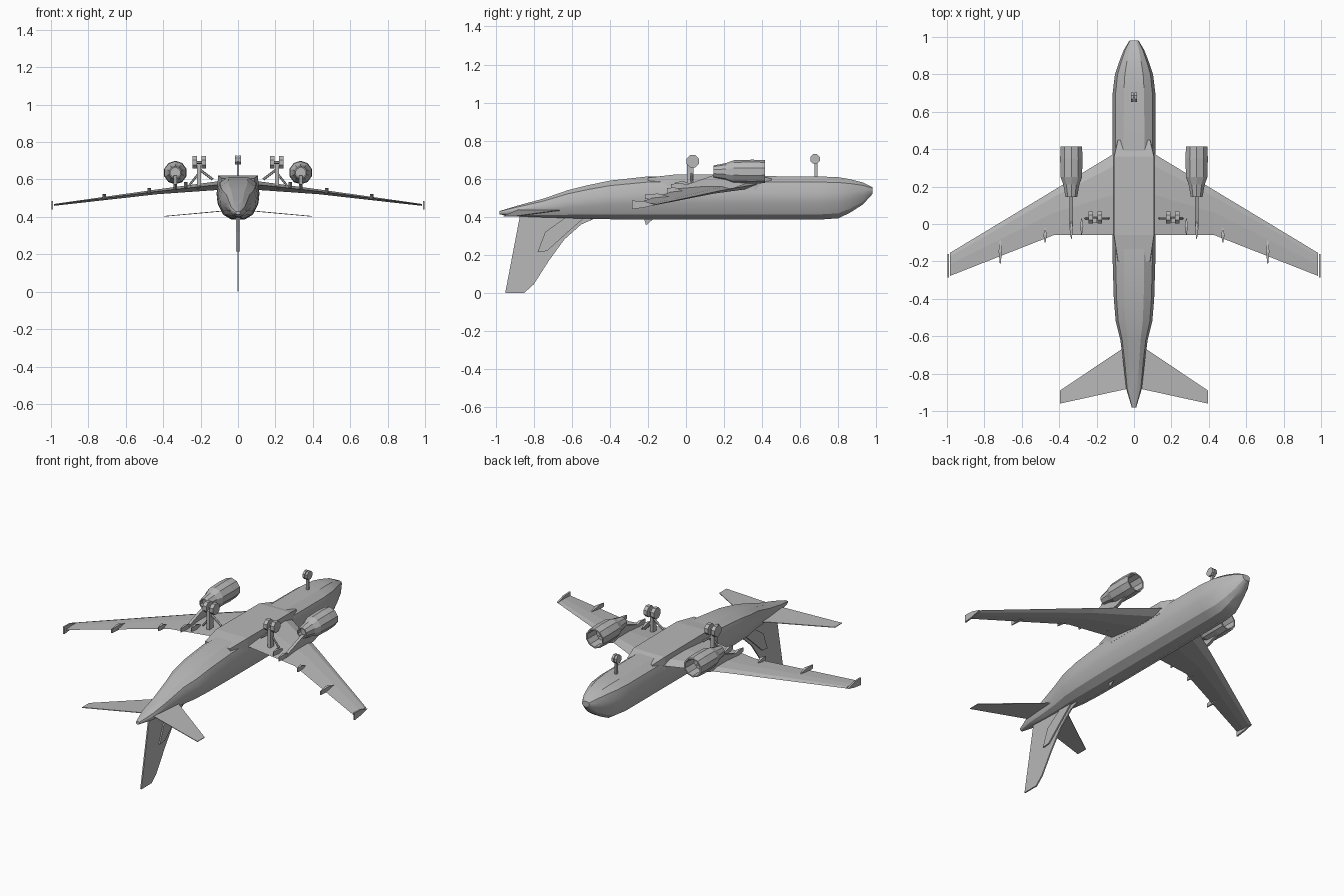
import bpy, bmesh, math
from mathutils import Vector

cube = bpy.data.objects.get("Cube")
if cube:
    bpy.data.objects.remove(cube, do_unlink=True)

grey = bpy.data.materials.new("plain grey")
grey.use_nodes = True
COLOUR = (0.48, 0.48, 0.48, 1)
grey.diffuse_color = COLOUR
grey.node_tree.nodes["Principled BSDF"].inputs["Base Color"].default_value = COLOUR


def finish(name, bm, smooth=False):
    bmesh.ops.recalc_face_normals(bm, faces=bm.faces)
    mesh = bpy.data.meshes.new(name)
    bm.to_mesh(mesh)
    bm.free()
    mesh.materials.append(grey)
    obj = bpy.data.objects.new(name, mesh)
    bpy.context.collection.objects.link(obj)
    if smooth:
        bpy.ops.object.select_all(action="DESELECT")
        obj.select_set(True)
        bpy.context.view_layer.objects.active = obj
        bpy.ops.object.shade_smooth_by_angle(angle=math.radians(25))
    return obj


def loft(name, rings, caps=True, smooth=False):
    """Skin a list of equally long closed rings."""
    bm = bmesh.new()
    loops = [[bm.verts.new(p) for p in ring] for ring in rings]
    n = len(loops[0])
    for a, b in zip(loops, loops[1:]):
        for i in range(n):
            j = (i + 1) % n
            bm.faces.new((a[i], a[j], b[j], b[i]))
    if caps:
        bm.faces.new(loops[0])
        bm.faces.new(loops[-1])
    return finish(name, bm, smooth)


def box(name, low, high):
    ring = lambda z: [(low[0], low[1], z), (high[0], low[1], z),
                      (high[0], high[1], z), (low[0], high[1], z)]
    return loft(name, [ring(low[2]), ring(high[2])])


def plate(name, outline, offset):
    """Extrude a flat outline both ways along an offset."""
    d = Vector(offset)
    return loft(name, [[Vector(p) - d for p in outline], [Vector(p) + d for p in outline]])


def rod(name, start, end, radius, sides=6):
    a, b = Vector(start), Vector(end)
    q = (b - a).to_track_quat("Z", "Y")
    circle = [q @ Vector((radius * math.cos(t), radius * math.sin(t), 0))
              for t in (2 * math.pi * (i + 0.5) / sides for i in range(sides))]
    return loft(name, [[a + c for c in circle], [b + c for c in circle]])


def airfoil(x, front, rear, z, thick):
    """Wing section, flatter on the upturned lower side."""
    c = front - rear
    return [(x, front, z), (x, front - 0.15 * c, z + 0.4 * thick),
            (x, front - 0.5 * c, z + 0.4 * thick), (x, rear, z),
            (x, front - 0.5 * c, z - 0.6 * thick), (x, front - 0.15 * c, z - 0.6 * thick)]


# Fuselage: y, half width, lowest z, highest z
stations = [(0.98, 0.025, 0.52, 0.555), (0.93, 0.055, 0.465, 0.58),
            (0.86, 0.082, 0.42, 0.598), (0.8, 0.102, 0.392, 0.608),
            (0.7, 0.114, 0.385, 0.612), (0.0, 0.115, 0.385, 0.615),
            (-0.2, 0.114, 0.385, 0.612), (-0.4, 0.108, 0.387, 0.59),
            (-0.52, 0.098, 0.39, 0.565), (-0.62, 0.073, 0.393, 0.54),
            (-0.75, 0.056, 0.397, 0.495), (-0.88, 0.042, 0.402, 0.46),
            (-0.98, 0.012, 0.412, 0.43)]
half = [(0.3, 0), (0.7, 0.12), (0.95, 0.38), (1, 0.62), (0.86, 0.87), (0.48, 1)]
section = half + [(-x, z) for x, z in reversed(half)]
loft("fuselage", [[(x * w, y, lo + z * (hi - lo)) for x, z in section]
                  for y, w, lo, hi in stations], smooth=True)

# Belly fairing joining the wings
loft("belly_fairing", [[(-w, y, 0.54), (w, y, 0.54), (w * 0.95, y, top), (-w * 0.95, y, top)]
                       for y, w, top in [(0.45, 0.09, 0.6), (0.36, 0.112, 0.62),
                                         (-0.06, 0.112, 0.622), (-0.2, 0.09, 0.605)]])

# Vertical fin with a thicker root fillet, hanging below the tail
plate("fin", [(0, y, z) for y, z in [(-0.95, 0), (-0.85, 0), (-0.8, 0.045), (-0.72, 0.17),
                                    (-0.64, 0.28), (-0.55, 0.36), (-0.47, 0.395),
                                    (-0.47, 0.42), (-0.87, 0.42)]], (0.004, 0, 0))
plate("fin_root", [(0, y, z) for y, z in [(-0.78, 0.215), (-0.73, 0.22), (-0.62, 0.32),
                                         (-0.54, 0.39), (-0.6, 0.42), (-0.74, 0.32)]],
      (0.012, 0, 0))

for side, s in (("left", 1), ("right", -1)):
    # Wing and tailplane
    loft(side + "_wing", [airfoil(s * x, f, r, z, t) for x, f, r, z, t in
                          [(0.05, 0.41, -0.06, 0.578, 0.05), (0.43, 0.18, -0.06, 0.537, 0.026),
                           (0.985, -0.155, -0.278, 0.465, 0.01)]])
    plate(side + "_tailplane", [(s * x, y, z) for x, y, z in
                                [(0.03, -0.645, 0.436), (0.395, -0.89, 0.403),
                                 (0.395, -0.96, 0.403), (0.03, -0.88, 0.436)]], (0, 0, 0.002))
    plate(side + "_wing_tip", [(s * 0.993, y, z) for y, z in
                               [(-0.16, 0.463), (-0.22, 0.482), (-0.285, 0.485),
                                (-0.285, 0.44), (-0.22, 0.448)]], (0.005, 0, 0))

    # Flap track fairings
    for i, (x, front, rear, z) in enumerate([(0.28, 0.03, -0.055, 0.57), (0.335, 0.03, -0.08, 0.56),
                                             (0.475, -0.02, -0.1, 0.538), (0.715, -0.08, -0.215, 0.505)]):
        mid = (front + rear) / 2
        loft(f"{side}_flap_fairing_{i + 1}",
             [[(s * (x - w), y, z - 0.012), (s * (x + w), y, z - 0.012),
               (s * (x + w), y, z + h), (s * (x - w), y, z + h)]
              for y, w, h in [(front, 0.002, 0), (mid, 0.009, 0.017), (rear, 0.002, 0.012)]])

    # Engine: hollow inlet, tapering exhaust and hub
    ex, ez = s * 0.335, 0.637
    ring = lambda y, r: [(ex + r * math.cos(a), y, ez + r * math.sin(a))
                         for a in (math.pi * (i + 0.5) / 5 for i in range(10))]
    loft(side + "_engine", [ring(y, r) for y, r in
                            [(0.33, 0.05), (0.415, 0.052), (0.415, 0.06), (0.35, 0.063),
                             (0.25, 0.06), (0.21, 0.045), (0.145, 0.033), (0.145, 0.026),
                             (0.17, 0.026)]])
    loft(side + "_engine_hub", [ring(0.32, 0.022), ring(0.37, 0.004)])
    plate(side + "_pylon", [(s * 0.335, y, z) for y, z in
                            [(0.36, 0.59), (0.3, 0.6), (0.15, 0.62), (0.02, 0.575),
                             (-0.04, 0.545), (0.1, 0.54), (0.25, 0.55)]], (0.009, 0, 0))

    # Main landing gear
    box(side + "_gear_leg", (s * 0.208 - 0.011, 0.005, 0.55), (s * 0.208 + 0.011, 0.04, 0.68))
    rod(side + "_gear_brace", (s * 0.135, 0.03, 0.6), (s * 0.208, 0.03, 0.655), 0.007)
    rod(side + "_gear_outer_brace", (s * 0.26, 0.03, 0.57), (s * 0.208, 0.03, 0.635), 0.006)
    rod(side + "_axle", (s * 0.185, 0.035, 0.692), (s * 0.23, 0.035, 0.692), 0.008)
    for name, x in (("inner", 0.184), ("outer", 0.231)):
        rod(f"{side}_{name}_wheel", (s * (x - 0.012), 0.035, 0.692),
            (s * (x + 0.012), 0.035, 0.692), 0.035, 8)

# Nose landing gear
box("nose_gear_leg", (-0.006, 0.675, 0.58), (0.006, 0.69, 0.7))
for name, x in (("left", 0.009), ("right", -0.009)):
    rod(name + "_nose_wheel", (x - 0.007, 0.678, 0.704), (x + 0.007, 0.678, 0.704), 0.027, 8)

# Small aerial under the spine
plate("aerial", [(0, y, z) for y, z in [(-0.17, 0.39), (-0.21, 0.355), (-0.22, 0.39)]], (0.002, 0, 0))
